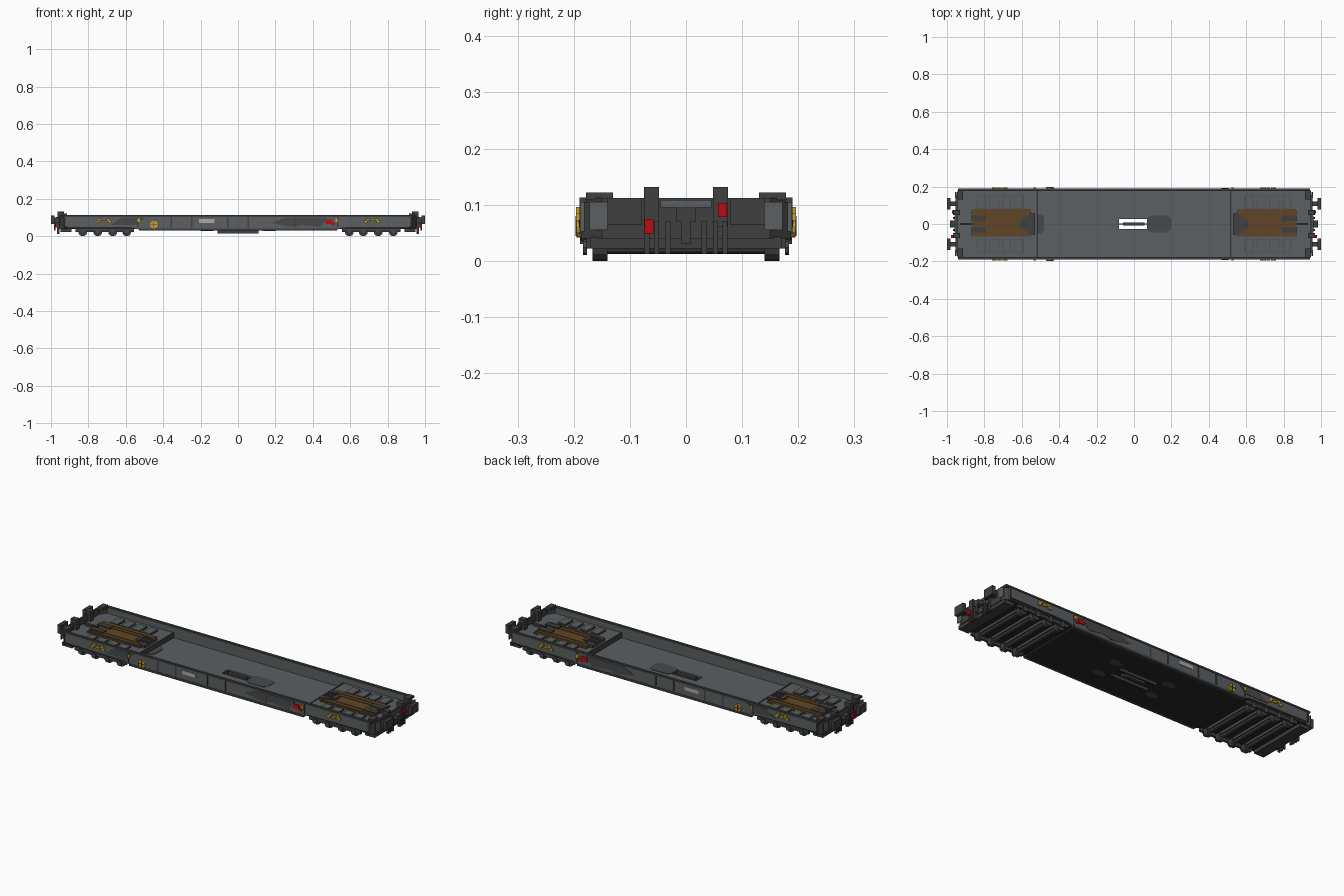
import bpy, bmesh, math
from mathutils import Matrix, Vector

cube = bpy.data.objects.get("Cube")
if cube:
    bpy.data.objects.remove(cube)


def material(name, r, g, b):
    m = bpy.data.materials.new(name)
    m.use_nodes = True
    m.diffuse_color = (r, g, b, 1)
    m.node_tree.nodes["Principled BSDF"].inputs["Base Color"].default_value = (r, g, b, 1)
    return m


GREY = material("steel grey", .105, .115, .122)
SHADE = material("patch grey", .062, .066, .07)
DARK = material("dark iron", .05, .05, .052)
BLACK = material("underside black", .022, .022, .023)
BROWN = material("timber brown", .115, .062, .02)
YELLOW = material("marking yellow", .6, .37, .02)
RED = material("marking red", .48, .004, .006)
PALE = material("label grey", .4, .4, .4)


def finish(name, bm, mat, mx=False, my=False):
    """Mirror the mesh across x and/or y, then make the object."""
    for axis, on in ((0, mx), (1, my)):
        if on:
            got = bmesh.ops.duplicate(bm, geom=bm.verts[:] + bm.edges[:] + bm.faces[:])
            for v in [g for g in got["geom"] if isinstance(g, bmesh.types.BMVert)]:
                v.co[axis] *= -1
    bmesh.ops.recalc_face_normals(bm, faces=bm.faces)
    me = bpy.data.meshes.new(name)
    bm.to_mesh(me)
    bm.free()
    me.materials.append(mat)
    ob = bpy.data.objects.new(name, me)
    bpy.context.collection.objects.link(ob)
    return ob


def boxes(name, mat, spans, mx=False, my=False):
    """Each span is x0, x1, y0, y1, z0, z1."""
    bm = bmesh.new()
    for x0, x1, y0, y1, z0, z1 in spans:
        mid = Vector((x0 + x1, y0 + y1, z0 + z1)) / 2
        mat4 = Matrix.Translation(mid) @ Matrix.Diagonal((x1 - x0, y1 - y0, z1 - z0, 1))
        bmesh.ops.create_cube(bm, size=1, matrix=mat4)
    return finish(name, bm, mat, mx, my)


def prism(name, mat, outline, lo, hi, axis="z", mx=False, my=False):
    """Extrude an outline: in xy along z, or in xz along y."""
    bm = bmesh.new()
    place = (lambda a, b, c: (a, b, c)) if axis == "z" else (lambda a, b, c: (a, c, b))
    face = bm.faces.new([bm.verts.new(place(a, b, lo)) for a, b in outline])
    got = bmesh.ops.extrude_face_region(bm, geom=[face])
    up = [g for g in got["geom"] if isinstance(g, bmesh.types.BMVert)]
    bmesh.ops.translate(bm, vec=place(0, 0, hi - lo), verts=up)
    return finish(name, bm, mat, mx, my)


def rods(name, mat, centres, radius, y0, y1, sides=12, my=False):
    """Cylinders along y at the given x, z centres."""
    bm = bmesh.new()
    for x, z in centres:
        m = Matrix.Translation((x, (y0 + y1) / 2, z)) @ Matrix.Rotation(math.pi / 2, 4, "X")
        bmesh.ops.create_cone(bm, cap_ends=True, segments=sides, radius1=radius,
                              radius2=radius, depth=y1 - y0, matrix=m)
    return finish(name, bm, mat, my=my)


# Well floor with an open slot, and the bar inside the slot
boxes("well_floor", GREY, [(-.53, -.08, -.18, .18, .04, .048), (.07, .53, -.18, .18, .04, .048),
                           (-.08, .07, -.18, -.026, .04, .048), (-.08, .07, .026, .18, .04, .048)])
boxes("well_underside", BLACK, [(-.53, -.08, -.175, .175, .03, .04), (.07, .53, -.175, .175, .03, .04),
                                (-.08, .07, -.175, -.026, .03, .04), (-.08, .07, .026, .175, .03, .04)])
boxes("slot_bar", DARK, [(-.06, .055, -.009, .009, .018, .05), (-.08, .07, -.003, .003, .03, .046)])
boxes("slot_keel", DARK, [(-.11, .11, .028, .038, .015, .03)], my=True)
prism("floor_patch", SHADE, [(.07, -.03), (.09, -.045), (.18, -.045), (.2, -.025),
                             (.2, .03), (.18, .045), (.09, .045), (.07, .03)], .048, .05)
prism("underside_patch", SHADE, [(.13, .05), (.16, .04), (.2, .05), (.2, .075), (.17, .085), (.13, .075)],
      .027, .03, mx=True, my=True)

# Raised end platforms with chamfered outer corners
end_outline = [(.52, -.18), (.93, -.18), (.95, -.15), (.95, .15), (.93, .18), (.52, .18)]
prism("end_platform", GREY, end_outline, .05, .075, mx=True)
prism("end_underside", BLACK, end_outline, .04, .05, mx=True)
boxes("platform_step", DARK, [(.515, .522, -.18, .18, .03, .077)], mx=True)
boxes("wheel_cover", GREY, [(x, x + .043, .085, .15, .075, .084) for x in (.595, .66, .727, .793)],
      mx=True, my=True)
boxes("wheel_cover_edge", SHADE, [(x - .003, x + .046, .082, .153, .075, .078)
                                  for x in (.595, .66, .727, .793)], mx=True, my=True)

# Timber decking with dark gratings
boxes("timber_deck", BROWN, [(.55, .87, -.068, .08, .075, .082)], mx=True)
boxes("timber_planks", BROWN, [(.55, .87, y, y + .012, .082, .085) for y in
                               (-.06, -.036, .03, .054)], mx=True)
boxes("deck_clamp", DARK, [(.79, .87, .016, .046, .08, .09), (.85, .93, -.006, .006, .075, .088)],
      mx=True, my=True)
for name, s in (("left_grating", 1), ("right_grating", -1)):
    prism(name, DARK, [(s * x, y) for x, y in ((.53, -.055), (.55, -.055), (.61, -.018),
          (.61, .018), (.55, .055), (.53, .055))], .075, .09)
    boxes(name + "_studs", SHADE, [(s * x - .003, s * x + .003, y - .003, y + .003, .09, .094)
                                   for x in (.54, .555, .57, .585) for y in (-.024, -.008, .008, .024)])
prism("ramp_patch", SHADE, [(-.53, -.055), (-.49, -.05), (-.48, -.03), (-.48, .035),
                            (-.49, .05), (-.53, .055)], .048, .051)

# Side walls, top rails and sills
prism("side_wall", GREY, [(-.93, .052), (-.56, .048), (-.53, .036), (.53, .036),
                          (.56, .048), (.93, .052), (.93, .108), (-.93, .108)],
      .178, .187, axis="y", my=True)
boxes("top_rail", DARK, [(-.94, .94, .176, .19, .104, .113)], my=True)
boxes("lower_sill", DARK, [(-.53, .53, .172, .189, .03, .042)], my=True)
boxes("wall_rib", DARK, [(x, x + .008, .186, .1895, .048, .106) for x in
                         (-.93, -.54, -.36, -.25, -.06, .05, .3, .53, .92)], my=True)
prism("wall_patch", SHADE, [(.18, .07), (.25, .1), (.48, .1), (.44, .05), (.34, .06), (.28, .05)],
      .186, .189, axis="y", my=True)
prism("wall_patch_rear", SHADE, [(-.68, .06), (-.62, .1), (-.5, .1), (-.54, .06)],
      .186, .189, axis="y", my=True)

# End walls, chamfered corners, posts and gear
prism("end_wall", DARK, [(.925, -.187), (.955, -.15), (.955, .15), (.925, .187),
                         (.918, .18), (.945, .145), (.945, -.145), (.918, -.18)], .04, .112, mx=True)
boxes("corner_rail", DARK, [(.915, .945, .13, .178, .108, .122)], mx=True, my=True)
boxes("corner_panel", GREY, [(.953, .958, .14, .172, .055, .105)], mx=True, my=True)
boxes("end_post", DARK, [(.93, .965, .048, .075, .06, .131)], mx=True, my=True)
boxes("end_beam", DARK, [(.89, .95, -.17, .17, .022, .042)], mx=True)
boxes("end_step", GREY, [(.955, .96, -.045, .045, .095, .108)], mx=True)
boxes("buffer_stem", DARK, [(.95, .985, .095, .12, .072, .1)], mx=True, my=True)
boxes("buffer_plate", DARK, [(.98, 1, .078, .14, .065, .112)], mx=True, my=True)
boxes("coupling", DARK, [(.95, .985, -.018, .018, .07, .095), (.975, .985, -.008, .008, .03, .075)], mx=True)
boxes("brake_hose", DARK, [(.955, .968, y, y + .009, .012, .07) for y in (.028, .048, .065)],
      mx=True, my=True)
boxes("left_end_handle", RED, [(.96, .978, -.074, -.058, .048, .074), (.96, .974, .057, .073, .078, .103)])
boxes("right_end_handle", RED, [(-.978, -.96, -.074, -.058, .048, .074), (-.974, -.96, .057, .073, .078, .103)])

# Bogies: four axles each, with frames, wheels and cross beams
axles = [(s * x, .024) for s in (1, -1) for x in (.595, .67, .75, .83)]
rods("wheel", DARK, axles, .024, .14, .167, my=True)
rods("axle", DARK, axles, .012, -.15, .15, 8)
boxes("axle_beam", SHADE, [(x - .016, x + .016, -.14, .14, .026, .04) for x, z in axles])
boxes("bogie_frame", DARK, [(.555, .87, .166, .178, .022, .05)], mx=True, my=True)
rods("axle_box", SHADE, axles, .014, .176, .184, 8, my=True)

# Side markings, repeated on both sides
boxes("yellow_chip", YELLOW, [(x + s, x + s + .018, .186, .196, z, z + .012)
                              for s in (-.76, .675) for x, z in
                              ((0, .072), (.012, .084), (.034, .076), (.058, .084), (.066, .072))], my=True)
boxes("yellow_tab", YELLOW, [(-.537, -.525, .186, .195, .075, .095), (.52, .533, .186, .195, .075, .095)],
      my=True)
rods("yellow_disc", YELLOW, [(-.45, .062)], .021, .187, .195, 12, my=True)
boxes("disc_cross", DARK, [(-.468, -.432, .195, .197, .06, .064), (-.452, -.448, .195, .197, .044, .08)],
      my=True)
boxes("red_handle", RED, [(.468, .505, .186, .192, .066, .09), (.5, .518, .186, .191, .06, .074)], my=True)
boxes("label_plate", PALE, [(-.208, -.125, .186, .19, .072, .092)], my=True)
